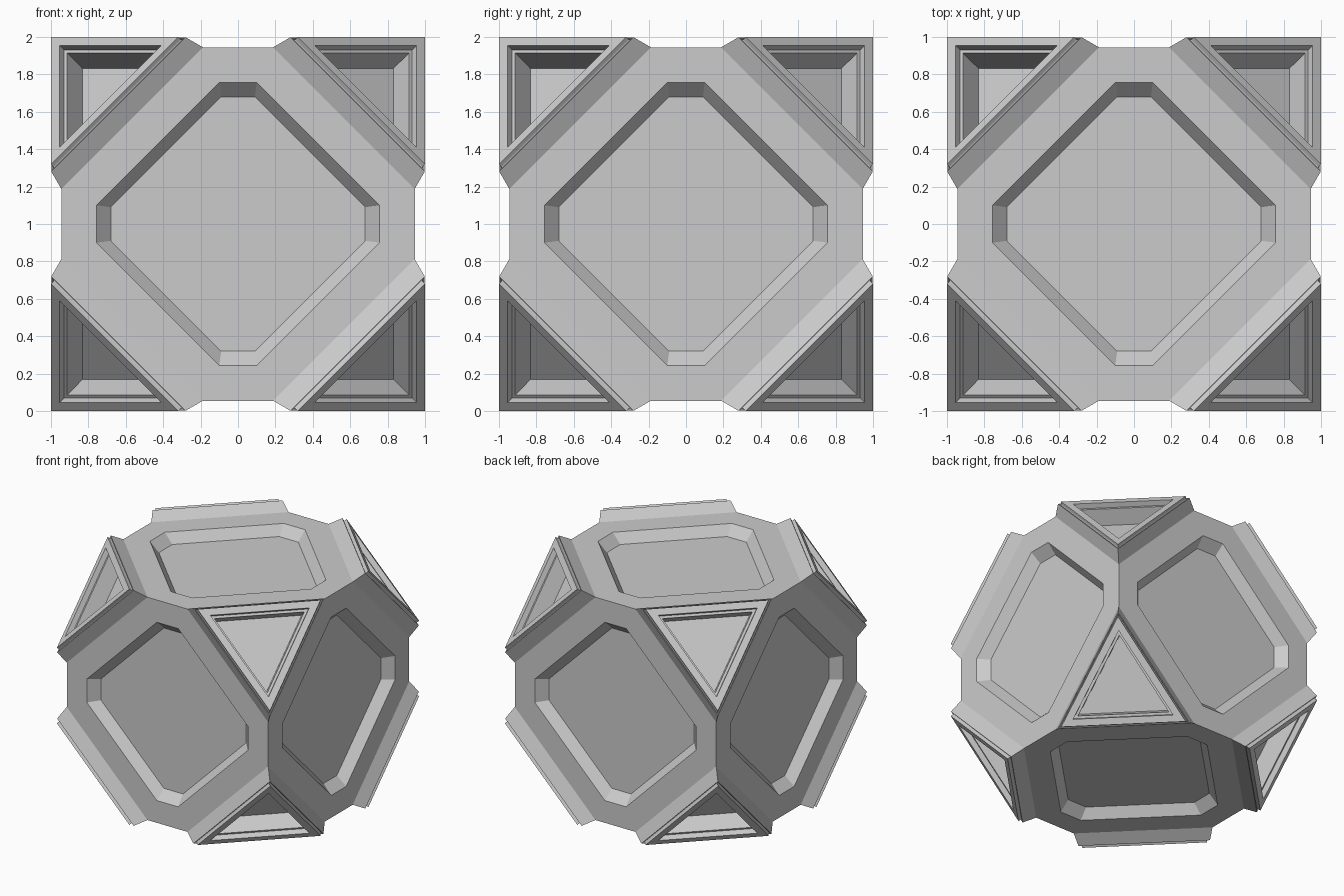
import bpy, bmesh
from itertools import product
from mathutils import Vector

if "Cube" in bpy.data.objects:
    bpy.data.objects.remove(bpy.data.objects["Cube"])

bm = bmesh.new()


def loft(rings):
    """Bridge successive closed rings and cap the last one."""
    loops = [[bm.verts.new(p) for p in ring] for ring in rings]
    for a, b in zip(loops, loops[1:]):
        for i in range(len(a)):
            j = (i + 1) % len(a)
            bm.faces.new((a[i], a[j], b[j], b[i]))
    bm.faces.new(loops[-1])


def octagon(axis, sign, half, notch, level):
    h, n = half, notch
    flat = [(h, -n), (h, n), (n, h), (-n, h), (-h, n), (-h, -n), (-n, -h), (n, -h)]
    pts = []
    for u, v in flat:
        p = [0, 0, 0]
        p[axis], p[(axis + 1) % 3], p[(axis + 2) % 3] = sign * level, u, v
        pts.append(Vector(p))
    return pts


def triangle(signs, c, s):
    """Corner triangle: c is the centroid coordinate, s the side size."""
    pts = []
    for k in range(3):
        p = [c + s / 3] * 3
        p[k] = c - 2 * s / 3
        pts.append(Vector([a * b for a, b in zip(p, signs)]))
    return pts


# Six octagonal sides with a sloped sunken panel
H, A = 0.945, 0.188
PANEL = [(H, A, H), (0.756, 0.10, H), (0.68, 0.09, H - 0.08)]
for axis, sign in product(range(3), (-1, 1)):
    loft([octagon(axis, sign, *r) for r in PANEL])

# Eight raised corner frames: sloped base, groove, rim, stepped recess
CORNER = [((2 * H + A) / 3, H - A), (0.759, 0.718), (0.759, 0.705), (0.750, 0.695),
          (0.760, 0.680), (0.7733, 0.680), (0.7733, 0.546), (0.748, 0.546),
          (0.748, 0.496), (0.667, 0.496)]
for signs in product((-1, 1), repeat=3):
    loft([triangle(signs, *r) for r in CORNER])

# Weld sides and corners into one closed shell standing on the ground
bmesh.ops.remove_doubles(bm, verts=bm.verts, dist=0.0005)
bmesh.ops.recalc_face_normals(bm, faces=bm.faces)
bmesh.ops.translate(bm, verts=bm.verts, vec=(0, 0, 1))
mesh = bpy.data.meshes.new("panelled_polyhedron")
bm.to_mesh(mesh)
bm.free()
obj = bpy.data.objects.new("panelled_polyhedron", mesh)
bpy.context.collection.objects.link(obj)
